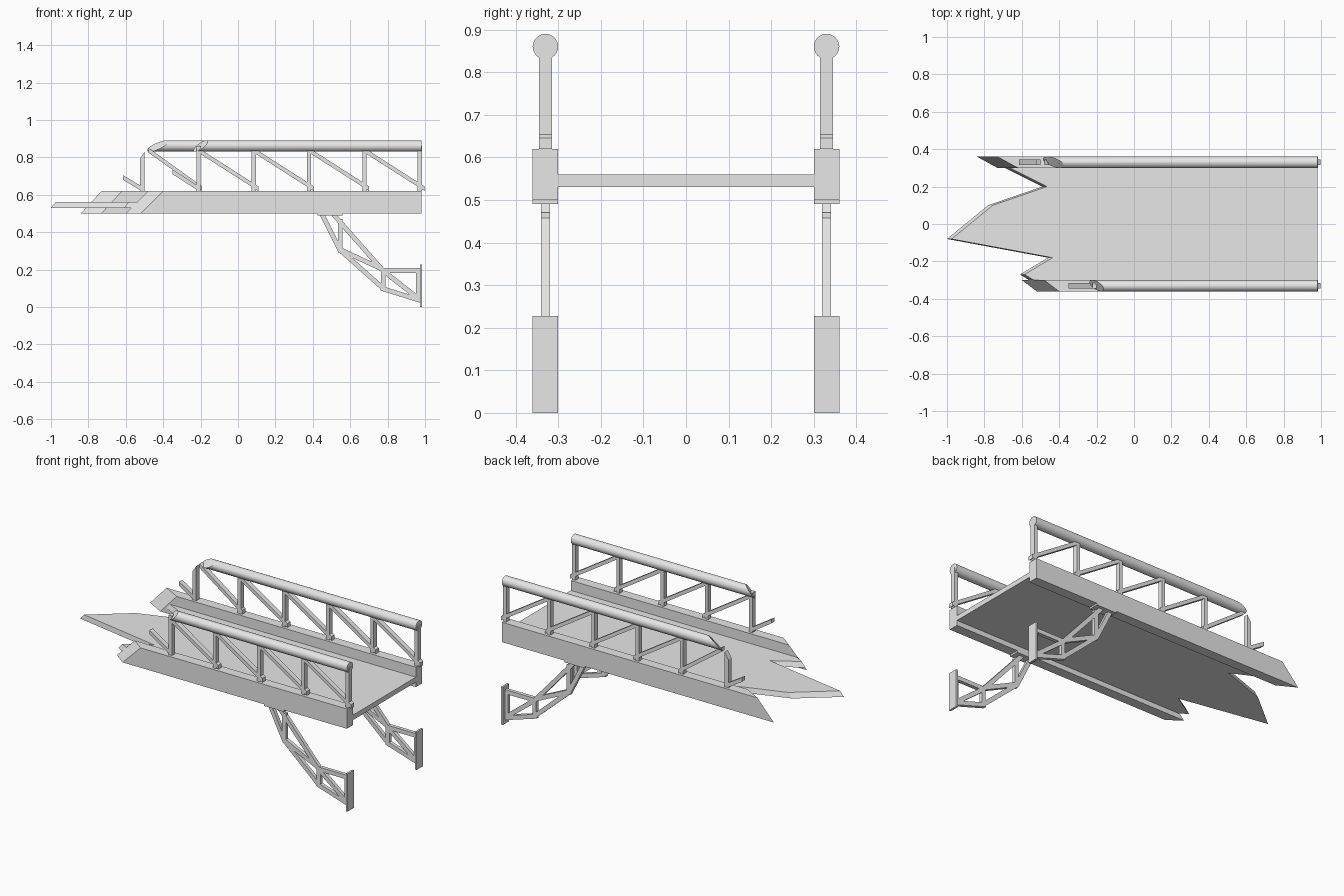
import bpy, bmesh, math
from mathutils import Vector

cube = bpy.data.objects.get("Cube")
if cube:
    bpy.data.objects.remove(cube, do_unlink=True)

GREY = (0.8, 0.8, 0.8, 1)
mat = bpy.data.materials.new("plain grey")
mat.use_nodes = True
mat.diffuse_color = GREY
mat.node_tree.nodes["Principled BSDF"].inputs["Base Color"].default_value = GREY


def loft(name, start, end, smooth=False):
    """Closed solid between two matching outlines."""
    bm = bmesh.new()
    a = [bm.verts.new(p) for p in start]
    b = [bm.verts.new(p) for p in end]
    bm.faces.new(a)
    bm.faces.new(b[::-1])
    n = len(a)
    for i in range(n):
        j = (i + 1) % n
        bm.faces.new((a[j], a[i], b[i], b[j]))
    bmesh.ops.recalc_face_normals(bm, faces=bm.faces)
    mesh = bpy.data.meshes.new(name)
    bm.to_mesh(mesh)
    bm.free()
    mesh.materials.append(mat)
    obj = bpy.data.objects.new(name, mesh)
    bpy.context.collection.objects.link(obj)
    if smooth:
        bpy.ops.object.select_all(action='DESELECT')
        obj.select_set(True)
        bpy.context.view_layer.objects.active = obj
        bpy.ops.object.shade_smooth_by_angle(angle=math.radians(35))
    return obj


def plate(name, outline, y, width):
    """Side outline in x and z, given a width across y."""
    loft(name, [(x, y - width / 2, z) for x, z in outline],
         [(x, y + width / 2, z) for x, z in outline])


def box(name, x0, x1, z0, z1, y, width):
    plate(name, [(x0, z0), (x1, z0), (x1, z1), (x0, z1)], y, width)


def bar(name, p, q, y, thick=0.025, width=0.022):
    """Straight bar between two points of the side plane."""
    p, q = Vector(p), Vector(q)
    d = (q - p).normalized() * thick / 2
    n = Vector((-d.y, d.x))
    plate(name, [p - n, q - n, q + n, p + n], y, width)


def brace(name, x0, z0, x1, z1, y):
    """Sloping brace with upright cut ends."""
    h = 0.025
    plate(name, [(x0, z0), (x1, z1), (x1, z1 + h), (x0, z0 + h)], y, 0.03)


def broken_beam(name, section, y, z, x, slope_y, slope_z, smooth=False):
    """Section run along x, its left end cut off on a slant."""
    start = [(x + slope_y * v + slope_z * w, y + v, z + w) for v, w in section]
    end = [(END, y + v, z + w) for v, w in section]
    loft(name, start, end, smooth)


END = 0.98
POST, STEP, BAYS = -0.212, 0.296, 4
RAIL_Z, BEAM_TOP = 0.86, 0.62
SQUARE = [(-0.03, -0.06), (0.03, -0.06), (0.03, 0.06), (-0.03, 0.06)]
ROUND = [(0.03 * math.cos(math.tau * i / 24), 0.03 * math.sin(math.tau * i / 24))
         for i in range(24)]

# Deck with a splintered, slightly bevelled left edge
jagged = [(-0.69, 0.3), (-0.49, 0.2), (-0.78, 0.1), (-1, -0.08),
          (-0.46, -0.18), (-0.61, -0.27), (-0.56, -0.3)]
right_edge = [(END, -0.3), (END, 0.3)]
low = [(x, y, 0.53) for x, y in jagged + right_edge]
high = [(x + 0.025, y, 0.56) for x, y in jagged] + [(x, y, 0.56) for x, y in right_edge]
loft("deck", low, high)

# Side beams and round handrails, each broken at a different place
broken_beam("front_beam", SQUARE, -0.33, 0.56, -0.5, -1.33, 1)
broken_beam("back_beam", SQUARE, 0.33, 0.56, -0.73, -1.83, 0.92)
broken_beam("front_handrail", ROUND, -0.33, RAIL_Z, -0.2, -0.8, 1, True)
broken_beam("back_handrail", ROUND, 0.33, RAIL_Z, -0.43, -1.2, 1.5, True)

# Support truss members, as pairs of points in the side plane
TRUSS = {
    "upper_chord": ((0.51, 0.495), (0.775, 0.195)),
    "upper_arm": ((0.765, 0.195), (0.975, 0.195)),
    "lower_chord_top": ((0.45, 0.495), (0.55, 0.295)),
    "lower_chord_middle": ((0.545, 0.305), (0.775, 0.1)),
    "lower_chord_end": ((0.765, 0.1), (0.975, 0.035)),
    "upper_upright": ((0.547, 0.47), (0.547, 0.3)),
    "lower_upright": ((0.777, 0.2), (0.777, 0.1)),
    "end_upright": ((0.965, 0.2), (0.965, 0.04)),
    "upper_diagonal": ((0.55, 0.305), (0.765, 0.205)),
    "lower_diagonal": ((0.78, 0.19), (0.965, 0.045)),
}

for side, y in (("front", -0.33), ("back", 0.33)):
    # Railing posts and braces
    for i in range(BAYS + 1):
        x = POST + STEP * i
        box(f"{side}_post_{i}", x - 0.011, x + 0.011, BEAM_TOP, RAIL_Z, y, 0.03)
        if i < BAYS:
            brace(f"{side}_brace_{i}", x, 0.825, x + STEP + 0.025, BEAM_TOP, y)
    # Support leg below the beam
    for part, (p, q) in TRUSS.items():
        bar(f"{side}_{part}", p, q, y)
    box(f"{side}_mounting_plate", 0.425, 0.56, 0.49, 0.5, y, 0.06)
    box(f"{side}_wall_plate", 0.973, 0.985, 0, 0.228, y, 0.06)

# Broken remains of the railing
brace("front_brace_stub", -0.35, 0.71, -0.21, BEAM_TOP, -0.33)
brace("back_long_brace", POST - STEP + 0.03, 0.825, POST + 0.02, BEAM_TOP, 0.33)
brace("back_brace_stub", -0.615, 0.68, -0.5, BEAM_TOP - 0.01, 0.33)
plate("back_broken_post", [(-0.525, BEAM_TOP), (-0.5, BEAM_TOP), (-0.5, 0.83), (-0.525, 0.79)],
      0.33, 0.03)
